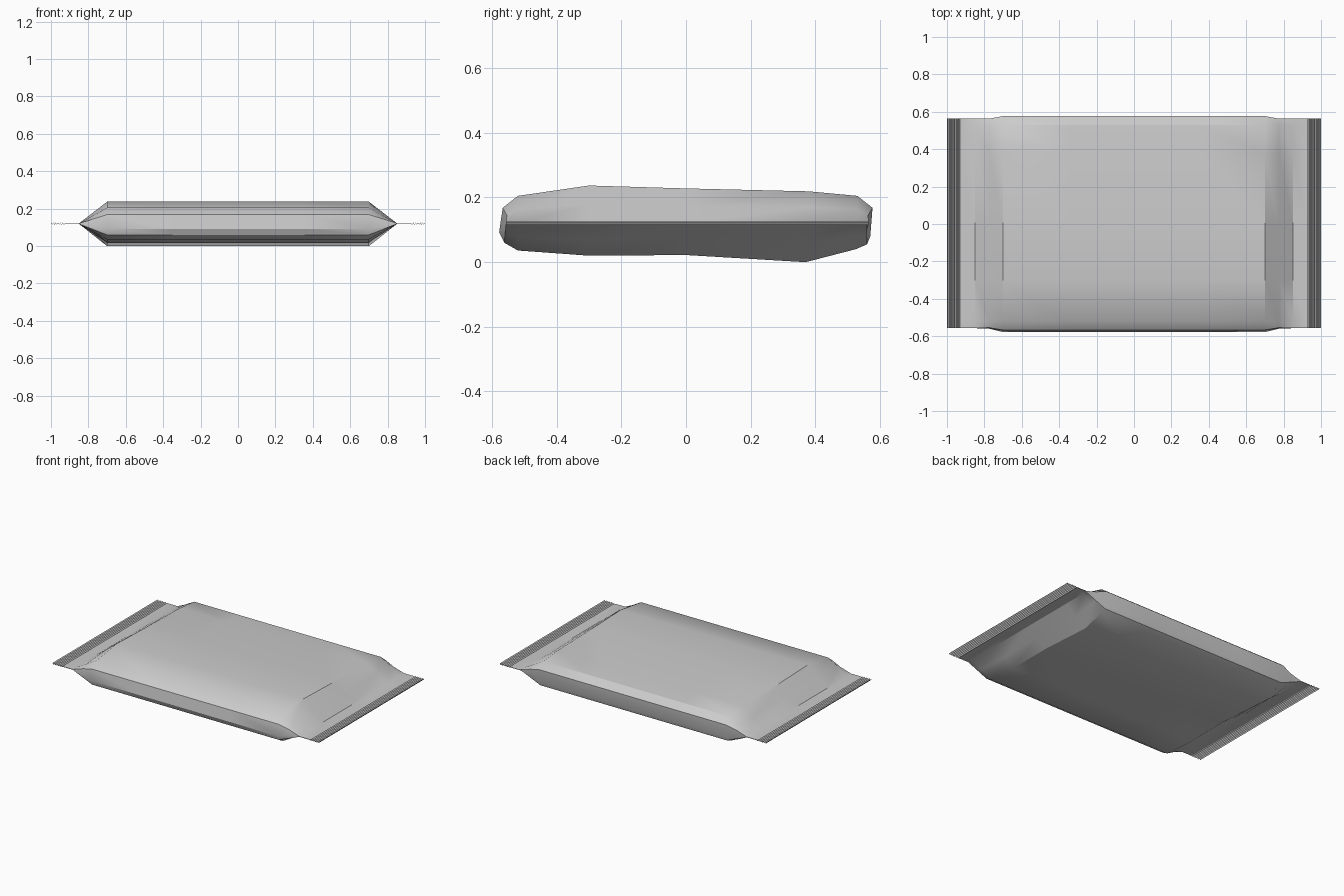
import bpy, bmesh, math

if "Cube" in bpy.data.objects:
    bpy.data.objects.remove(bpy.data.objects["Cube"])

MID = 0.12   # height of the flat end seals

# cross-section of the filled pouch (y, z), counter-clockwise from the front side
profile = [(-0.578, 0.092), (-0.562, 0.06), (-0.52, 0.036), (-0.30, 0.020), (0.0, 0.022),
           (0.37, 0.0), (0.525, 0.04), (0.56, 0.055), (0.57, 0.08), (0.577, 0.168),
           (0.53, 0.205), (0.38, 0.219), (0.0, 0.228), (-0.30, 0.237), (-0.52, 0.205),
           (-0.567, 0.168)]
TUCK = (8, 9, 0, 15)   # side points folded inwards near each end


def flat_y(y):
    return max(-0.557, min(0.565, y))


def body_ring(t):
    """Section blended from full (t=0) to flat seal line (t=1)."""
    ring = []
    for i, (y, z) in enumerate(profile):
        top = 1 if 9 <= i <= 15 else -1
        yy = y + (flat_y(y) - y) * t
        zz = z + (MID + 0.0015 * top - z) * t
        if i in TUCK and 0 < t < 1:
            yy -= math.copysign(0.008, y)
        ring.append((yy, zz))
    return ring


def seal_ring(dz):
    return [(y, z + dz) for y, z in body_ring(1.0)]


# stations along half the packet: body, tapered shoulder, flat strip, crimps
half = [(0.35, body_ring(0)), (0.70, body_ring(0)), (0.775, body_ring(0.5)),
        (0.85, body_ring(1)), (0.925, seal_ring(0))]
crimps = 12
for k in range(1, crimps + 1):
    half.append((0.925 + 0.075 * k / crimps, seal_ring(0.004 * (-1) ** k)))

stations = [(-x, r) for x, r in reversed(half)] + [(0.0, body_ring(0))] + half

# packet: loft all sections into one skin
bm = bmesh.new()
rings = [[bm.verts.new((x, y, z)) for y, z in r] for x, r in stations]
n = len(profile)
for a, b in zip(rings, rings[1:]):
    for i in range(n):
        j = (i + 1) % n
        bm.faces.new((a[i], a[j], b[j], b[i]))
bm.faces.new(rings[0])
bm.faces.new(rings[-1])
bmesh.ops.recalc_face_normals(bm, faces=bm.faces)

mesh = bpy.data.meshes.new("packet")
bm.to_mesh(mesh)
bm.free()
packet = bpy.data.objects.new("packet", mesh)
bpy.context.collection.objects.link(packet)
bpy.context.view_layer.objects.active = packet
packet.select_set(True)
bpy.ops.object.shade_smooth_by_angle(angle=math.radians(32))
